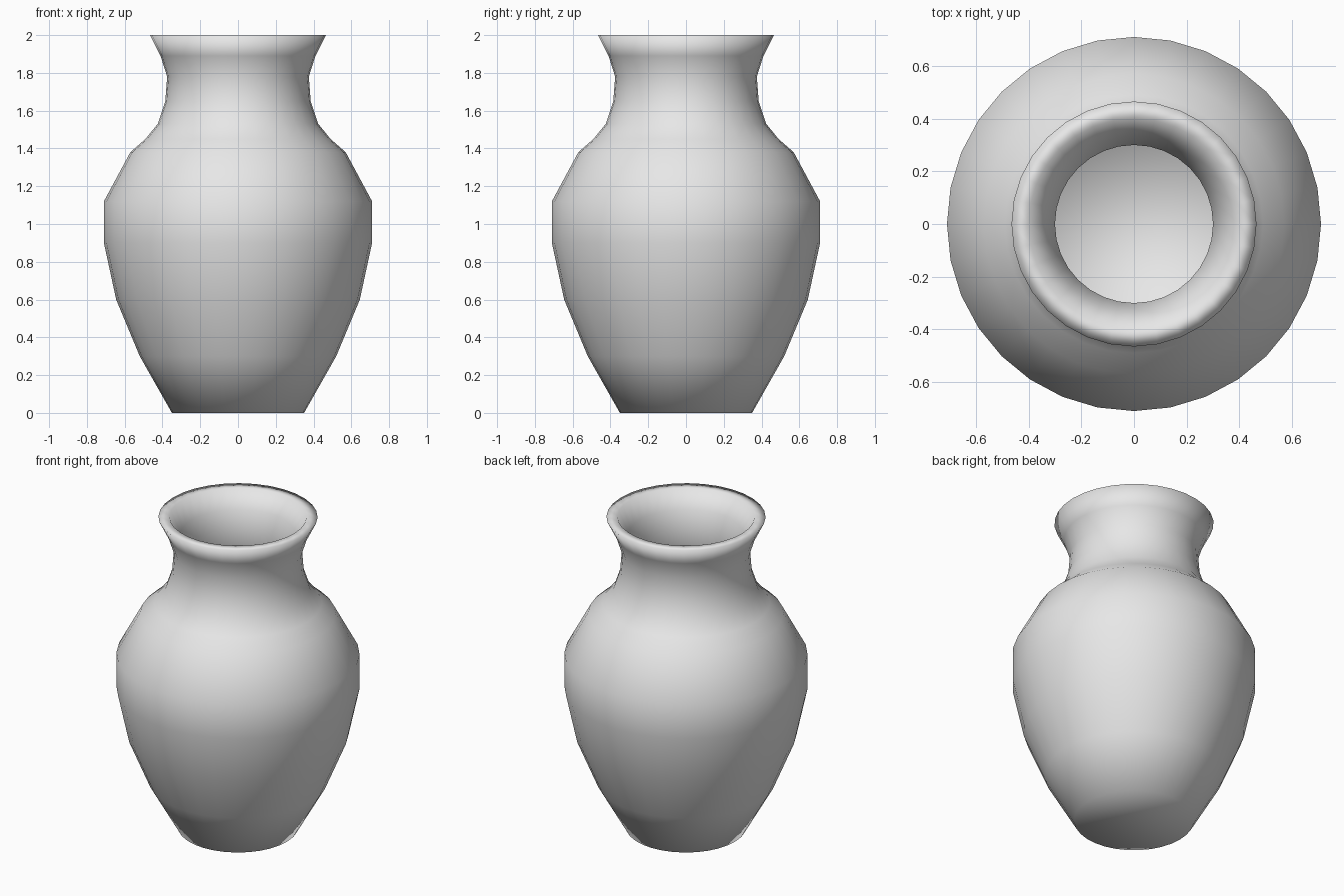
import bpy, bmesh, math

if "Cube" in bpy.data.objects:
    bpy.data.objects.remove(bpy.data.objects["Cube"])

SEGMENTS = 32
WALL = 0.075

# outer silhouette: radius, height
outer = [(0.35, 0.0), (0.52, 0.30), (0.645, 0.60), (0.71, 0.90), (0.71, 1.12),
         (0.57, 1.38), (0.49, 1.45), (0.425, 1.53), (0.385, 1.65),
         (0.375, 1.78), (0.41, 1.89), (0.465, 2.0)]

# inner wall follows the outer one, ending in a floor just above the base
inner = [(r - WALL, z) for r, z in reversed(outer[1:-1])]
inner = [(0.40, 2.0)] + inner + [(0.31, 0.07)]
profile = outer + inner

# lathe the profile round the vertical axis
bm = bmesh.new()
rings = []
for r, z in profile:
    rings.append([bm.verts.new((r * math.cos(2 * math.pi * i / SEGMENTS),
                                r * math.sin(2 * math.pi * i / SEGMENTS), z))
                  for i in range(SEGMENTS)])
for a, b in zip(rings, rings[1:]):
    for i in range(SEGMENTS):
        j = (i + 1) % SEGMENTS
        bm.faces.new((a[i], a[j], b[j], b[i]))

# base underneath and floor inside
bm.faces.new(list(reversed(rings[0])))
bm.faces.new(rings[-1])
bmesh.ops.recalc_face_normals(bm, faces=bm.faces[:])
for f in bm.faces:
    f.smooth = True

mesh = bpy.data.meshes.new("vase")
bm.to_mesh(mesh)
bm.free()

# plain glaze
glaze = bpy.data.materials.new("light grey glaze")
glaze.diffuse_color = (0.8, 0.8, 0.8, 1.0)
glaze.use_nodes = True
glaze.node_tree.nodes["Principled BSDF"].inputs["Base Color"].default_value = glaze.diffuse_color
mesh.materials.append(glaze)

vase = bpy.data.objects.new("vase", mesh)
bpy.context.collection.objects.link(vase)
